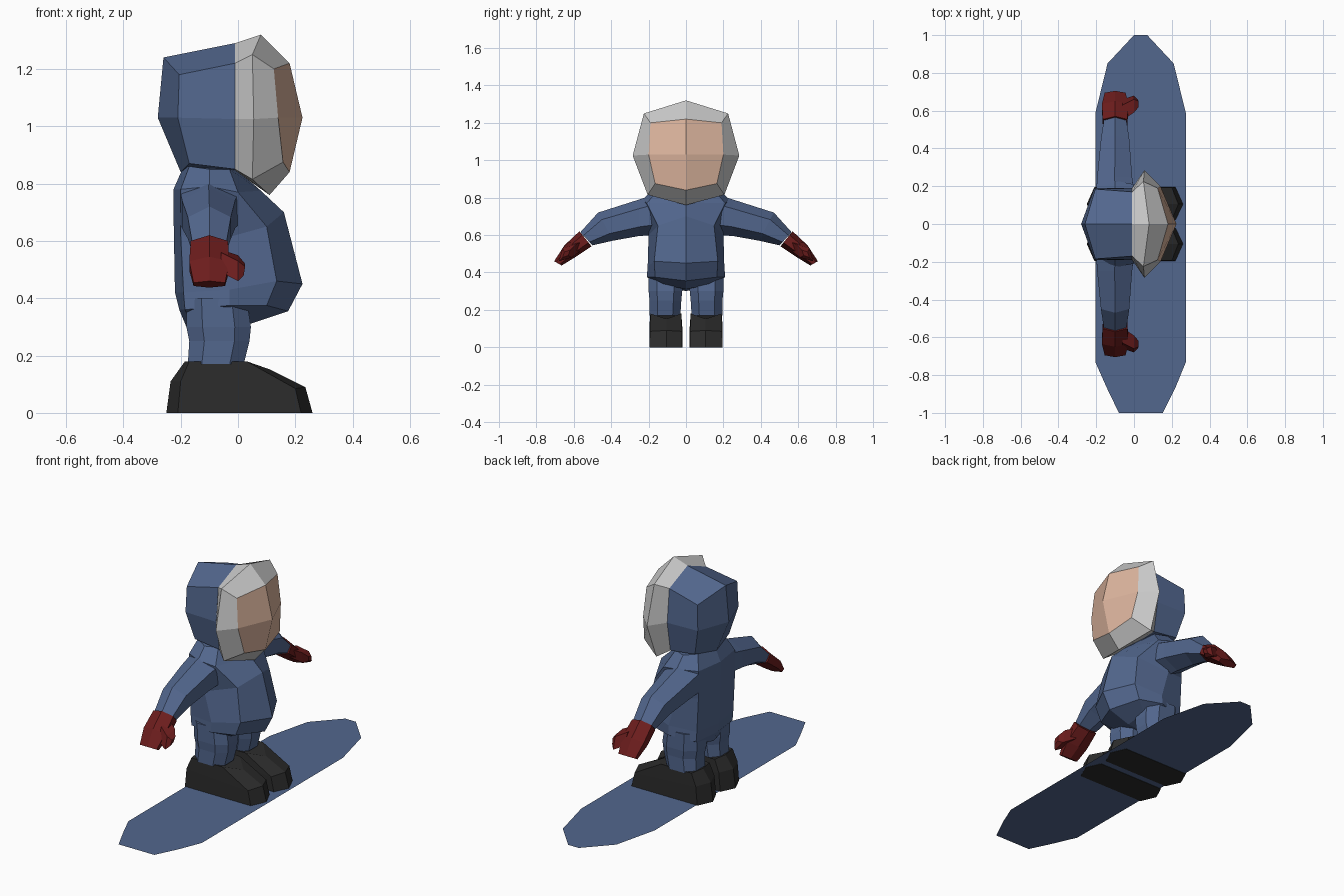
import bpy, bmesh

if "Cube" in bpy.data.objects:
    bpy.data.objects.remove(bpy.data.objects["Cube"])


def material(name, rgb):
    m = bpy.data.materials.new(name)
    m.diffuse_color = (*rgb, 1)
    m.use_nodes = True
    m.node_tree.nodes["Principled BSDF"].inputs["Base Color"].default_value = m.diffuse_color
    return m


blue = material("suit_blue", (.085, .135, .27))
red = material("mitten_red", (.15, .012, .012))
black = material("boot_black", (.025, .025, .025))
skin = material("skin", (.72, .46, .34))


def build(name, faces, mat=None, sides=(1, -1)):
    """Make a flat-shaded mesh from coordinate faces, repeated for each y side."""
    bm = bmesh.new()
    for s in sides:
        for f in faces:
            pts = []
            for x, y, z in f:
                p = (x, y * s, z)
                if p not in pts:
                    pts.append(p)
            if len(pts) > 2:
                bm.faces.new([bm.verts.new(p) for p in pts])
    bmesh.ops.remove_doubles(bm, verts=bm.verts, dist=1e-4)
    bmesh.ops.recalc_face_normals(bm, faces=bm.faces)
    me = bpy.data.meshes.new(name)
    bm.to_mesh(me)
    bm.free()
    ob = bpy.data.objects.new(name, me)
    bpy.context.collection.objects.link(ob)
    if mat:
        me.materials.append(mat)
    return ob


def strips(rows, closed=False):
    """Quads between successive rows of points."""
    out = []
    for a, b in zip(rows, rows[1:]):
        n = len(a)
        for i in range(n if closed else n - 1):
            j = (i + 1) % n
            out.append([a[i], a[j], b[j], b[i]])
    return out


def loft(rings):
    return strips(rings, True) + [rings[0], rings[-1]]


HEX = [(0, 1), (1, .5), (1, -.5), (0, -1), (-1, -.5), (-1, .5)]


def limb_ring(x0, x1, top, bottom):
    """Six-sided section between a top and a bottom (y, z) point."""
    cx, hx = (x0 + x1) / 2, (x1 - x0) / 2
    cy, cz = (top[0] + bottom[0]) / 2, (top[1] + bottom[1]) / 2
    hy, hz = (top[0] - bottom[0]) / 2, (top[1] - bottom[1]) / 2
    return [(cx + u * hx, cy + v * hy, cz + v * hz) for u, v in HEX]


def box_ring(x0, x1, y0, y1, z):
    """Eight-sided horizontal section filling a box."""
    k = .5
    cx, hx, cy, hy = (x0 + x1) / 2, (x1 - x0) / 2, (y0 + y1) / 2, (y1 - y0) / 2
    uv = [(1, k), (k, 1), (-k, 1), (-1, k), (-1, -k), (-k, -1), (k, -1), (1, -k)]
    return [(cx + u * hx, cy + v * hy, z) for u, v in uv]


# Snowboard: thin flat sheet
outline = [(0, 1), (.07, 1), (.21, .85), (.275, .585), (.275, -.73), (.22, -.865),
           (.153, -1), (-.08, -1), (-.145, -.865), (-.205, -.73), (-.205, .585), (-.14, .85)]
build("board", [[(x, y, .002) for x, y in outline]], blue, sides=(1,))

# Head: half columns running top to bottom, from back of hood to middle of face
bt, bb = (-.26, 0, 1.24), (-.2, 0, .84)
ft, fb = (.18, 0, 1.22), (.18, 0, .84)
back = [bt, bt, (-.28, 0, 1.03), bb, bb]
side = [bt, (-.205, .185, 1.18), (-.21, .19, 1.03), (-.17, .16, .87), bb]
rim = [(-.01, 0, 1.29), (-.01, .17, 1.22), (-.01, .19, 1.025), (-.01, .16, .85), (-.01, 0, .845)]
outer = [(.08, 0, 1.32), (.05, .225, 1.25), (.055, .285, 1.025), (.05, .205, .815), (.11, 0, .76)]
edge = [ft, (.125, .19, 1.2), (.14, .2, 1.03), (.157, .165, .875), fb]
mid = [ft, ft, (.225, 0, 1.03), fb, fb]
build("hood", strips([back, side, rim]), blue)
build("hood_trim", strips([rim, outer, edge]))
build("face", strips([edge, mid]), skin)

# Torso: half rings running back to front, from neck to crotch
torso = [
    [(-.19, 0, .86), (-.17, .13, .86), (-.1, .17, .85), (-.03, .14, .85), (0, 0, .845)],
    [(-.225, 0, .78), (-.2, .17, .78), (-.1, .23, .79), (0, .21, .77), (.08, 0, .775)],
    [(-.225, 0, .7), (-.2, .17, .62), (-.08, .2, .6), (.1, .15, .65), (.16, 0, .7)],
    [(-.22, 0, .42), (-.19, .17, .42), (-.03, .205, .43), (.135, .17, .46), (.225, 0, .45)],
    [(-.205, 0, .36), (-.185, .17, .36), (-.03, .21, .375), (.1, .165, .375), (.175, 0, .355)],
    [(-.18, 0, .3), (-.17, .12, .33), (-.05, .15, .34), (.03, .12, .335), (.04, 0, .31)],
]
build("torso", loft(torso)[-2:] + strips(torso), blue)

# Arms
arm = [limb_ring(-.2, 0, (.16, .82), (.17, .6)),
       limb_ring(-.195, -.01, (.25, .79), (.25, .595)),
       limb_ring(-.175, -.025, (.47, .72), (.39, .57)),
       limb_ring(-.16, -.04, (.565, .615), (.5, .545))]
mitten = [limb_ring(-.165, -.035, (.57, .62), (.505, .54)),
          limb_ring(-.17, -.03, (.65, .545), (.595, .48)),
          limb_ring(-.155, -.045, (.705, .46), (.665, .437))]
thumb = [[(-.06, .55, .57), (-.06, .63, .56), (-.06, .66, .49), (-.06, .57, .51)],
         [(.0, .59, .55), (.0, .66, .53), (.0, .68, .46), (.0, .61, .48)],
         [(.025, .62, .52), (.025, .65, .51), (.02, .66, .48), (.02, .63, .49)]]

# Legs and boots
leg = [box_ring(-.18, .03, .015, .2, .4),
       box_ring(-.18, .045, .02, .2, .3),
       box_ring(-.17, .04, .025, .195, .25),
       box_ring(-.175, .02, .03, .195, .17)]
boot = [[(-.25, .105, 0), (-.21, .195, 0), (.22, .195, 0), (.26, .105, 0), (.22, .02, 0), (-.21, .02, 0)],
        [(-.235, .105, .11), (-.2, .195, .11), (.2, .193, .085), (.235, .105, .09),
         (.2, .022, .085), (-.2, .02, .11)],
        [(-.185, .105, .18), (-.17, .192, .18), (.03, .19, .18), (.11, .105, .152),
         (.03, .025, .18), (-.17, .025, .18)]]

for label, s in (("left", 1), ("right", -1)):
    for part, rings, mat in (("arm", arm, blue), ("mitten", mitten, red), ("thumb", thumb, red),
                             ("leg", leg, blue), ("boot", boot, black)):
        build(f"{label}_{part}", loft(rings), mat, sides=(s,))
